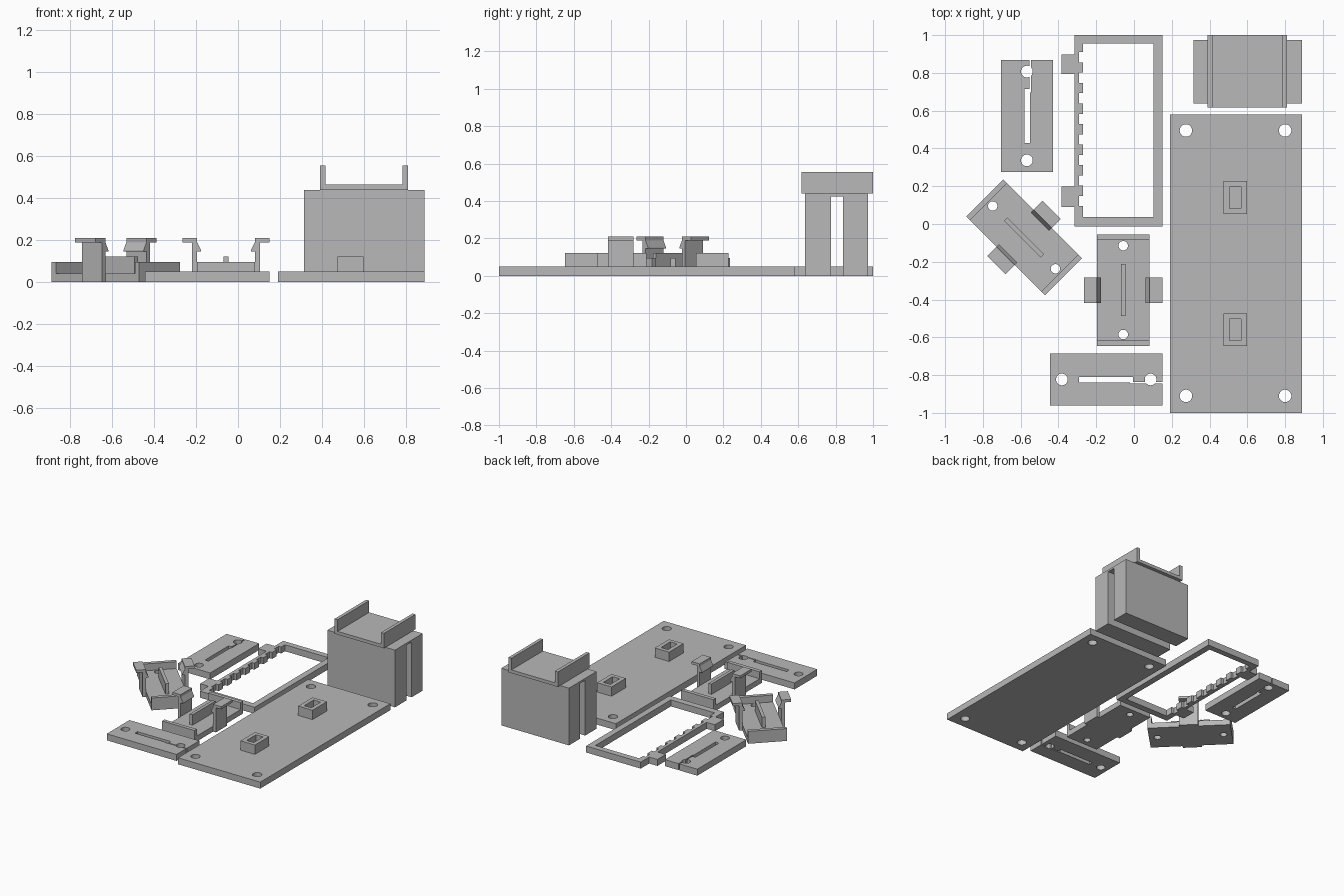
import bpy, bmesh, math
from mathutils import Matrix, Vector

if "Cube" in bpy.data.objects:
    bpy.data.objects.remove(bpy.data.objects["Cube"])

grey = bpy.data.materials.new("plain_grey")
grey.diffuse_color = (0.48, 0.48, 0.48, 1)
grey.use_nodes = True
grey.node_tree.nodes["Principled BSDF"].inputs["Base Color"].default_value = grey.diffuse_color


def finish(name, bm):
    bmesh.ops.recalc_face_normals(bm, faces=bm.faces)
    me = bpy.data.meshes.new(name)
    bm.to_mesh(me)
    bm.free()
    me.materials.append(grey)
    ob = bpy.data.objects.new(name, me)
    bpy.context.collection.objects.link(ob)
    return ob


def box(name, x0, x1, y0, y1, z0, z1):
    bm = bmesh.new()
    bmesh.ops.create_cube(bm, size=1)
    for v in bm.verts:
        v.co = Vector(((x0 + x1) / 2 + v.co.x * (x1 - x0),
                       (y0 + y1) / 2 + v.co.y * (y1 - y0),
                       (z0 + z1) / 2 + v.co.z * (z1 - z0)))
    return finish(name, bm)


def rod(x, y, r):
    bm = bmesh.new()
    bmesh.ops.create_cone(bm, cap_ends=True, segments=32, radius1=r, radius2=r,
                          depth=0.5, matrix=Matrix.Translation((x, y, 0)))
    return finish("hole_cutter", bm)


def extrude_y(name, pts, y0, y1):
    """Solid from an x-z profile, stretched along y."""
    bm = bmesh.new()
    face = bm.faces.new([bm.verts.new((x, y0, z)) for x, z in pts])
    out = bmesh.ops.extrude_face_region(bm, geom=[face])
    verts = [g for g in out["geom"] if isinstance(g, bmesh.types.BMVert)]
    bmesh.ops.translate(bm, verts=verts, vec=(0, y1 - y0, 0))
    return finish(name, bm)


def combine(ob, others, op="DIFFERENCE"):
    for c in others:
        m = ob.modifiers.new("bool", "BOOLEAN")
        m.operation, m.object, m.solver = op, c, "EXACT"
        bpy.context.view_layer.objects.active = ob
        bpy.ops.object.modifier_apply(modifier=m.name)
        bpy.data.objects.remove(c)
    return ob


def place(ob, x, y, angle):
    ob.data.transform(Matrix.Translation((x, y, 0)) @ Matrix.Rotation(math.radians(angle), 4, "Z"))


# Large base plate with corner holes
base = box("base_plate", 0.19, 0.89, -1, 0.58, 0, 0.05)
combine(base, [rod(x, y, 0.033) for x in (0.275, 0.80) for y in (0.495, -0.91)])

# Two hollow sockets on the plate
for i, y in enumerate((0.14, -0.56)):
    s = box(f"socket_{i}", 0.475, 0.597, y - 0.087, y + 0.087, 0.05, 0.122)
    combine(s, [box("cutter", 0.506, 0.566, y - 0.057, y + 0.057, 0.055, 0.3)])

# Tall block split by a slot, with a railed cap
block = box("tall_block", 0.315, 0.89, 0.637, 0.973, 0, 0.44)
combine(block, [box("cutter", 0, 1.2, 0.775, 0.839, -0.1, 0.425)])
extrude_y("railed_cap", [(0.39, 0.44), (0.81, 0.44), (0.81, 0.555), (0.785, 0.555),
                         (0.785, 0.465), (0.416, 0.465), (0.416, 0.555), (0.39, 0.555)],
          0.617, 1.0)

# Rectangular frame with a notched inner side and two tabs
frame = box("notched_frame", -0.315, 0.15, -0.012, 1.0, 0, 0.05)
combine(frame, [box("cutter", -0.27, 0.102, 0.038, 0.955, -0.1, 0.2)])
pitch = 0.1088
combine(frame, [box("cutter", -0.291, -0.26, 0.91 - i * pitch - pitch / 2, 0.91 - i * pitch, -0.1, 0.2)
                for i in range(8)])
combine(frame, [box("tab", -0.385, -0.30, a, b, 0, 0.05)
                for a, b in ((0.795, 0.897), (0.09, 0.198))], "UNION")

# Two slotted plates with end holes and a slit
for i, (x, y, angle) in enumerate(((-0.567, 0.572, 0), (-0.147, -0.823, -90))):
    p = box(f"slotted_plate_{i}", -0.138, 0.138, -0.297, 0.297, 0, 0.05)
    combine(p, [rod(0, 0.235, 0.031), rod(0, -0.235, 0.031),
                box("cutter", -0.014, 0.016, -0.143, 0.143, -0.1, 0.2),
                box("cutter", 0.014, 0.022, 0.125, 0.4, -0.1, 0.2)])
    place(p, x, y, angle)

# Two trays with end walls, a centre fin and snap clips
clip = [(0.138, 0), (0.162, 0), (0.162, 0.19), (0.207, 0.19), (0.207, 0.21),
        (0.138, 0.21), (0.138, 0.19), (0.119, 0.152), (0.119, 0.146), (0.138, 0.146)]
for i, (x, y, angle) in enumerate(((-0.057, -0.35, 0), (-0.582, -0.071, 45))):
    tray = extrude_y(f"tray_{i}", [(-0.138, 0), (0.138, 0), (0.138, 0.095), (-0.138, 0.095)], -0.295, 0.295)
    combine(tray, [box("cutter", -0.3, 0.3, -0.266, 0.266, 0.042, 0.3),
                   rod(0, 0.235, 0.025), rod(0, -0.235, 0.025)])
    parts = [tray, box(f"tray_fin_{i}", -0.012, 0.012, -0.138, 0.138, 0.042, 0.122)]
    for side, label in ((1, "right"), (-1, "left")):
        parts.append(extrude_y(f"{label}_clip_{i}", [(side * a, b) for a, b in clip], -0.068, 0.068))
    for p in parts:
        place(p, x, y, angle)
